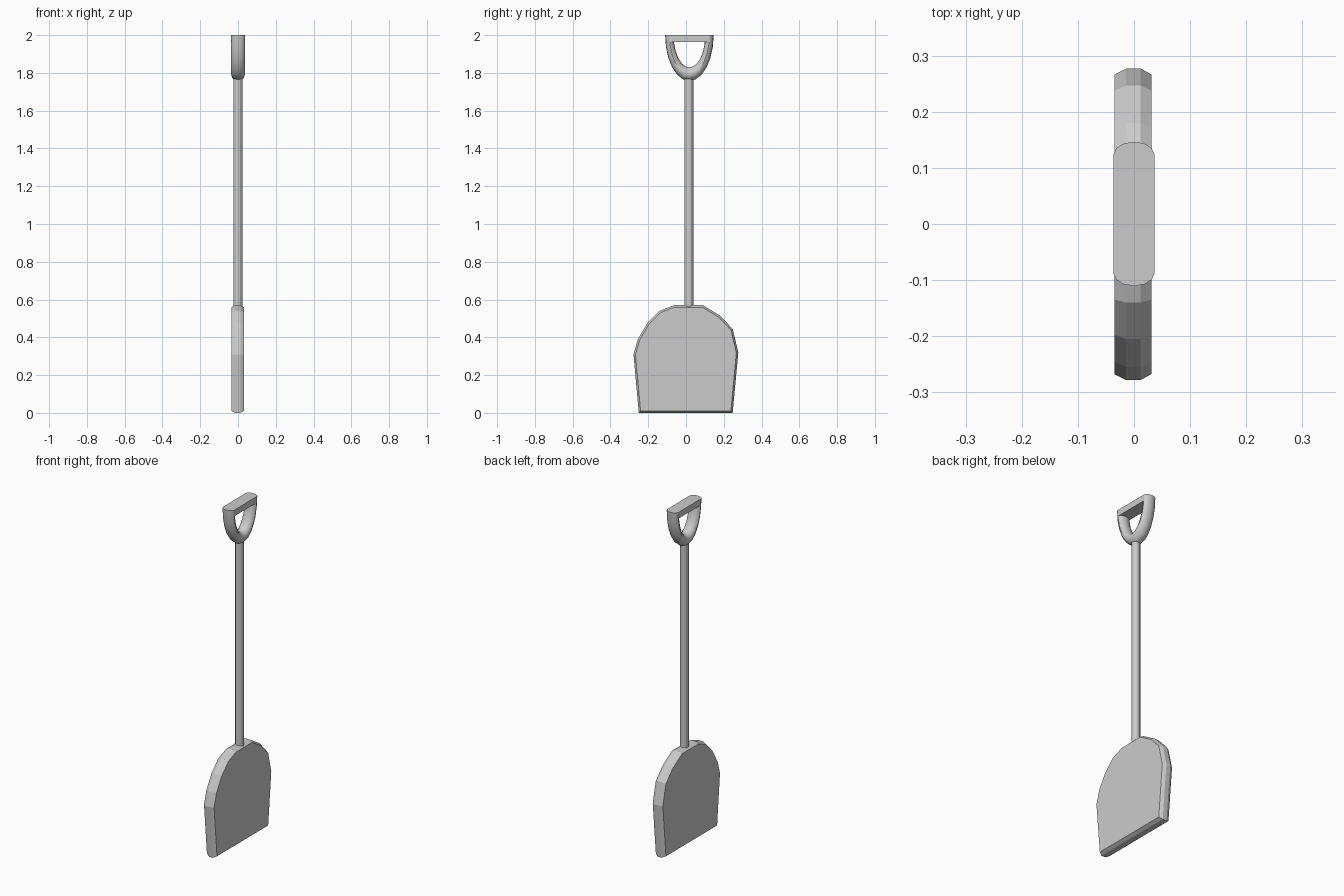
import bpy, bmesh
from math import sin, cos, pi

if "Cube" in bpy.data.objects:
    bpy.data.objects.remove(bpy.data.objects["Cube"])


def loft(name, rings):
    """Skin a list of equal-length closed rings and cap both ends."""
    bm = bmesh.new()
    loops = [[bm.verts.new(p) for p in ring] for ring in rings]
    n = len(loops[0])
    for a, b in zip(loops, loops[1:]):
        for i in range(n):
            j = (i + 1) % n
            bm.faces.new((a[i], a[j], b[j], b[i]))
    bm.faces.new(loops[0][::-1])
    bm.faces.new(loops[-1])
    bmesh.ops.recalc_face_normals(bm, faces=bm.faces)
    mesh = bpy.data.meshes.new(name)
    bm.to_mesh(mesh)
    bm.free()
    obj = bpy.data.objects.new(name, mesh)
    bpy.context.collection.objects.link(obj)
    return obj


# Blade: rounded-top slab with chamfered rim, outline in (y, z)
outline = [(-0.25, 0.0), (0.247, 0.0), (0.277, 0.32), (0.247, 0.445),
           (0.18, 0.515), (0.09, 0.57), (-0.065, 0.57), (-0.14, 0.54),
           (-0.205, 0.475), (-0.255, 0.39), (-0.278, 0.31)]
layers = [(-0.035, 0.962), (-0.014, 1.0), (0.012, 1.0), (0.031, 0.962)]
loft("blade", [[(x, y * s, 0.285 + (z - 0.285) * s) for y, z in outline]
               for x, s in layers])

# Shaft: sunk into the blade and the grip
CY = 0.018
bpy.ops.mesh.primitive_cylinder_add(vertices=12, radius=0.0235, depth=1.25,
                                    location=(0, CY - 0.003, 1.165))
bpy.context.object.name = "shaft"

# Grip loop: half of a stretched ring, thicker at the bottom
SIDES, STEPS = 12, 12
rings = []
for k in range(STEPS + 1):
    t = pi + pi * k / STEPS
    rings.append([(0.0365 * sin(p),
                   CY + cos(t) * (0.106 + 0.0225 * cos(p)),
                   2.0 + sin(t) * (0.207 + 0.0355 * cos(p)))
                  for p in (2 * pi * i / SIDES for i in range(SIDES))])
grip = loft("grip_loop", rings)
grip.data.shade_smooth()
bpy.context.view_layer.objects.active = grip
bpy.ops.object.select_all(action='DESELECT')
grip.select_set(True)
bpy.ops.object.shade_smooth_by_angle(angle=pi / 5)

# Grip bar: flat bar across the top of the loop
bpy.ops.mesh.primitive_cube_add(size=1, location=(0, CY, 1.9815))
bar = bpy.context.object
bar.name = "grip_bar"
bar.scale = (0.073, 0.212, 0.037)
